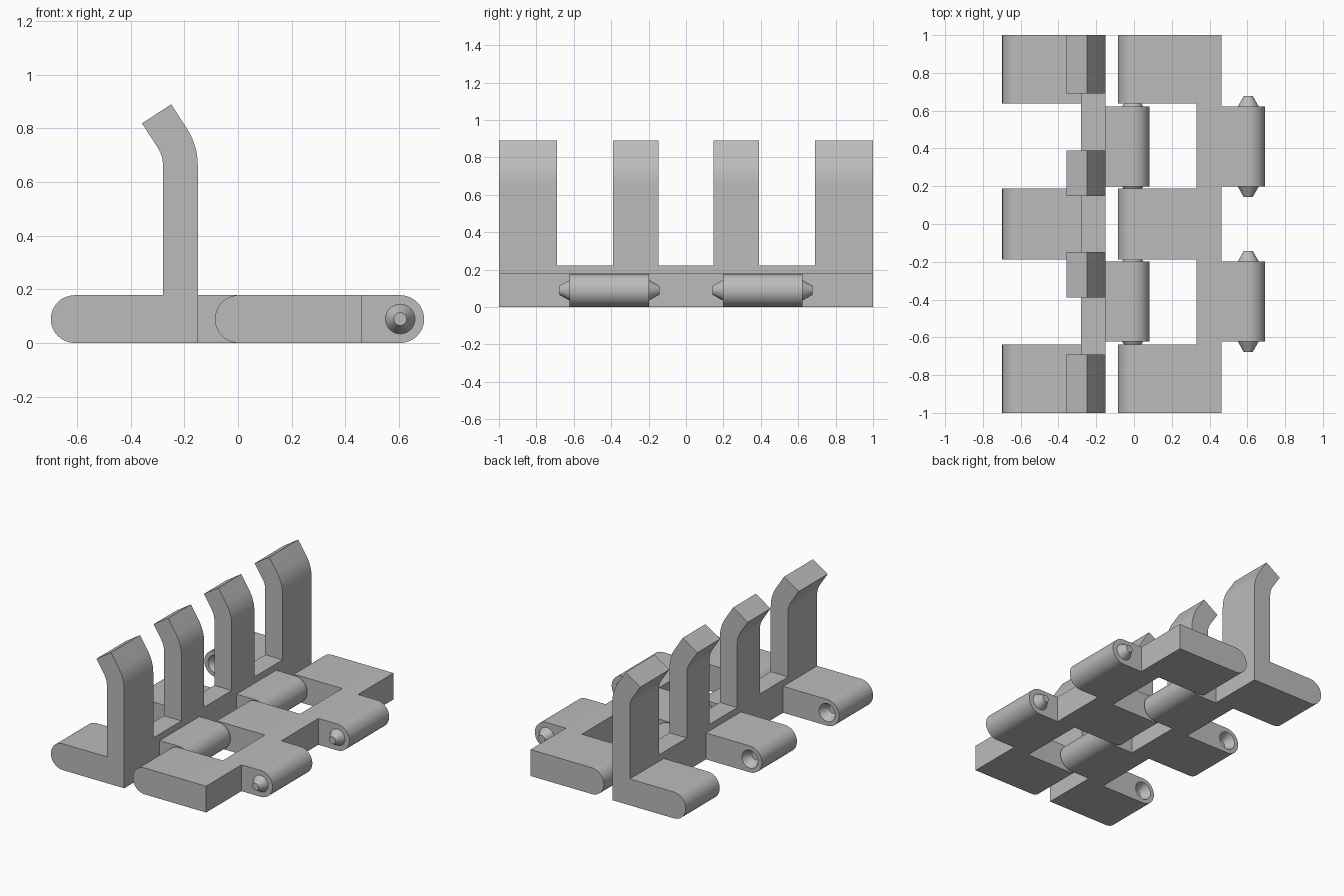
import bpy, bmesh, math
from mathutils import Matrix

if "Cube" in bpy.data.objects:
    bpy.data.objects.remove(bpy.data.objects["Cube"])

R = 0.089            # knuckle radius (half the plate thickness)
T = 2 * R
SHIFT = 0.612        # spacing between the two links
SOCKETS = [(-1, -0.637), (-0.187, 0.187), (0.637, 1)]
PIN_ARMS = [(-0.622, -0.198), (0.198, 0.622)]
FINGERS = [(-1, -0.69), (-0.39, -0.147), (0.147, 0.39), (0.69, 1)]

grey = bpy.data.materials.new("grey plastic")
grey.diffuse_color = (0.5, 0.5, 0.5, 1)
grey.use_nodes = True
grey.node_tree.nodes["Principled BSDF"].inputs["Base Color"].default_value = grey.diffuse_color


def new_object(name, bm):
    bmesh.ops.recalc_face_normals(bm, faces=bm.faces)
    mesh = bpy.data.meshes.new(name)
    bm.to_mesh(mesh)
    bm.free()
    mesh.materials.append(grey)
    ob = bpy.data.objects.new(name, mesh)
    bpy.context.collection.objects.link(ob)
    return ob


def prism(name, profile, y0, y1):
    """Extrude an x-z outline along y."""
    bm = bmesh.new()
    face = bm.faces.new([bm.verts.new((x, y0, z)) for x, z in profile])
    ext = bmesh.ops.extrude_face_region(bm, geom=[face])["geom"]
    bmesh.ops.translate(bm, vec=(0, y1 - y0, 0),
                        verts=[v for v in ext if isinstance(v, bmesh.types.BMVert)])
    return new_object(name, bm)


def box(name, x0, x1, y0, y1, z1):
    return prism(name, [(x0, 0), (x1, 0), (x1, z1), (x0, z1)], y0, y1)


def arm(name, cx, root, y0, y1):
    """Plate with a half-round end centred on cx, running to x = root."""
    s = 1 if cx > root else -1
    pts = [(root, 0)]
    for i in range(25):
        a = -math.pi / 2 + math.pi * i / 24
        pts.append((cx + s * R * math.cos(a), R + R * math.sin(a)))
    return prism(name, pts + [(root, T)], y0, y1)


def cone(name, x, y_base, y_tip, r_base, r_tip):
    """Truncated cone along y."""
    bm = bmesh.new()
    bmesh.ops.create_cone(bm, cap_ends=True, segments=32, radius1=r_base,
                          radius2=r_tip, depth=abs(y_tip - y_base))
    turn = -math.pi / 2 if y_tip > y_base else math.pi / 2
    bm.transform(Matrix.Translation((x, (y_base + y_tip) / 2, R))
                 @ Matrix.Rotation(turn, 4, 'X'))
    return new_object(name, bm)


def combine(base, other, operation):
    mod = base.modifiers.new("combine", 'BOOLEAN')
    mod.operation, mod.solver, mod.object = operation, 'EXACT', other
    bpy.context.view_layer.objects.active = base
    bpy.ops.object.modifier_apply(modifier=mod.name)
    bpy.data.objects.remove(other)


def finger_outline():
    """Upright bar that bends back by 33 degrees at the top."""
    x0, x1, z, r, bend, tip = -0.28, -0.15, 0.663, 0.12, math.radians(33), 0.108
    w, cx = x1 - x0, x0 - 0.12
    ang = [bend * i / 8 for i in range(9)]
    outer = [(cx + (r + w) * math.cos(a), z + (r + w) * math.sin(a)) for a in ang]
    inner = [(cx + r * math.cos(a), z + r * math.sin(a)) for a in ang]
    dx, dz = -math.sin(bend) * tip, math.cos(bend) * tip
    outer.append((outer[-1][0] + dx, outer[-1][1] + dz))
    inner.append((inner[-1][0] + dx, inner[-1][1] + dz))
    return [(x0, 0), (x1, 0)] + outer + inner[::-1]


def link(name, off, spine_height):
    sx0, sx1 = -0.28 + off, -0.15 + off
    socket_x, pin_x = -0.609 + off, -0.007 + off
    body = box(name, sx0, sx1, -1, 1, spine_height)
    # socket arms on the left, with conical recesses in the inner ends
    for y0, y1 in SOCKETS:
        a = arm("socket_arm", socket_x, sx1 - 0.05, y0, y1)
        for y, d in ((y0, 1), (y1, -1)):
            if abs(y) < 0.99:
                combine(a, cone("recess", socket_x, y - d * 0.005, y + d * 0.06,
                                0.063, 0.028), 'DIFFERENCE')
        combine(body, a, 'UNION')
    # pin arms on the right, with conical pins at both ends
    for y0, y1 in PIN_ARMS:
        a = arm("pin_arm", pin_x, sx0 + 0.05, y0, y1)
        for y, d in ((y0, -1), (y1, 1)):
            combine(a, cone("pin", pin_x, y - d * 0.01, y + d * 0.055,
                            0.061, 0.024), 'UNION')
        combine(body, a, 'UNION')
    return body


def finish(ob):
    bpy.ops.object.select_all(action='DESELECT')
    ob.select_set(True)
    bpy.context.view_layer.objects.active = ob
    bpy.ops.object.shade_smooth_by_angle(angle=math.radians(25))


# link carrying the row of upright fingers
finger_link = link("finger_link", 0, 0.222)
for y0, y1 in FINGERS:
    combine(finger_link, prism("finger", finger_outline(), y0, y1), 'UNION')
finish(finger_link)

# plain link hinged onto it
finish(link("plain_link", SHIFT, T))
